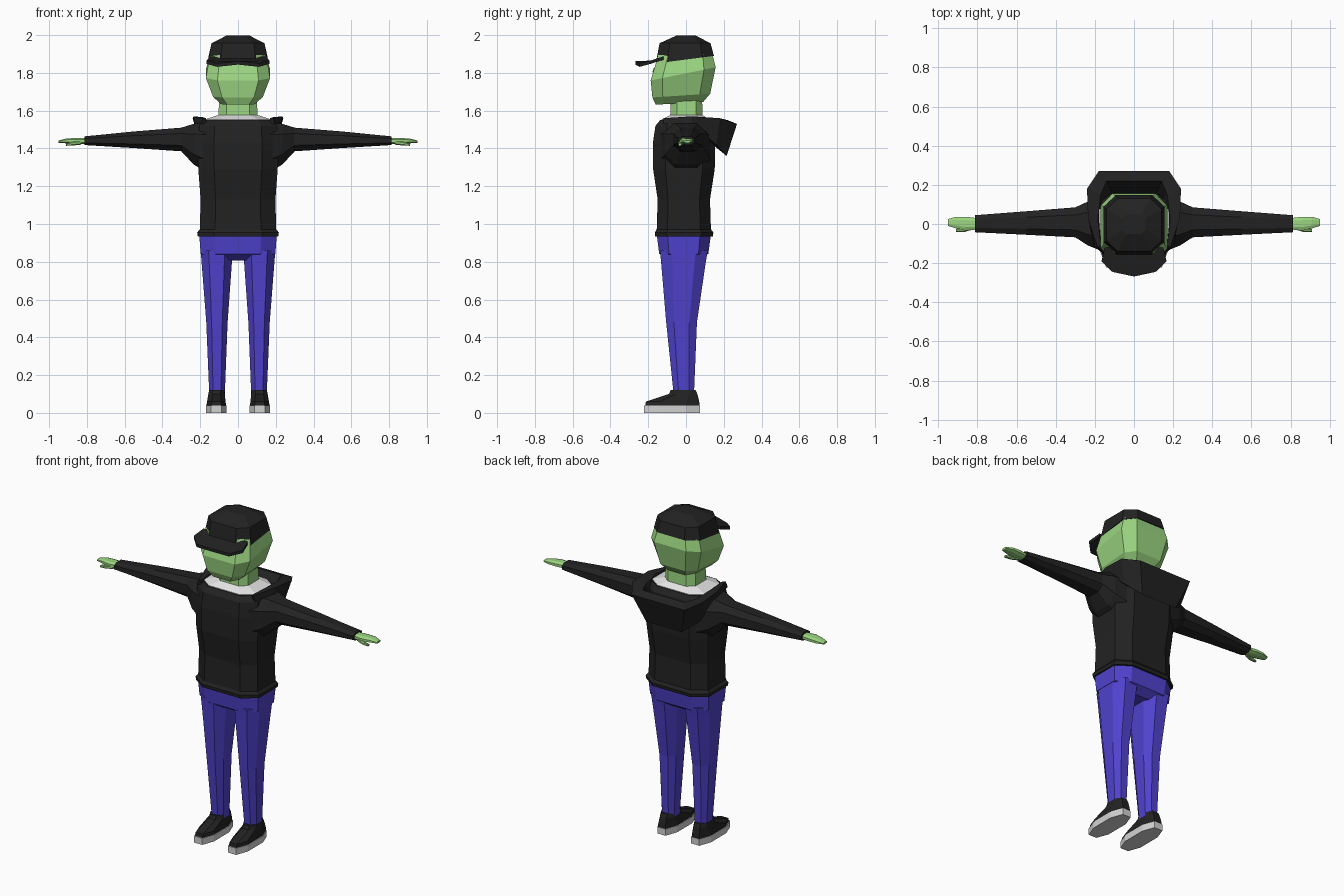
import bpy, bmesh

cube = bpy.data.objects.get("Cube")
if cube:
    bpy.data.objects.remove(cube, do_unlink=True)


def material(name, colour):
    mat = bpy.data.materials.new(name)
    mat.use_nodes = True
    mat.diffuse_color = (*colour, 1)
    mat.node_tree.nodes["Principled BSDF"].inputs["Base Color"].default_value = (*colour, 1)
    return mat


skin = material("green skin", (.33, .67, .22))
black = material("black cloth", (.016, .016, .016))
denim = material("violet blue denim", (.08, .055, .62))
white = material("white shirt", (.78, .78, .78))
sole_grey = material("light grey sole", (.65, .65, .65))


def loft(name, rings, mat):
    """Skin a stack of equal-length point rings and close both ends."""
    mesh = bpy.data.meshes.new(name)
    bm = bmesh.new()
    rows = [[bm.verts.new(point) for point in ring] for ring in rings]
    count = len(rows[0])
    for low, high in zip(rows, rows[1:]):
        for i in range(count):
            j = (i + 1) % count
            bm.faces.new((low[i], low[j], high[j], high[i]))
    bm.faces.new(rows[0][::-1])
    bm.faces.new(rows[-1])
    bmesh.ops.recalc_face_normals(bm, faces=bm.faces)
    bm.to_mesh(mesh)
    bm.free()
    mesh.materials.append(mat)
    obj = bpy.data.objects.new(name, mesh)
    bpy.context.collection.objects.link(obj)
    return obj


def octagon(a0, a1, b0, b1, cut):
    """Rectangle with its corners cut off by a share of each side."""
    da, db = (a1 - a0) * cut, (b1 - b0) * cut
    return [(a0 + da, b0), (a1 - da, b0), (a1, b0 + db), (a1, b1 - db),
            (a1 - da, b1), (a0 + da, b1), (a0, b1 - db), (a0, b0 + db)]


def level(x0, x1, front, back, z_front, z_back=None, cut=.2):
    """Octagonal ring around the z axis, optionally tilted front to back."""
    rise = 0 if z_back is None else (z_back - z_front) / (back - front)
    return [(x, y, z_front + (y - front) * rise)
            for x, y in octagon(x0, x1, front, back, cut)]


def upright(name, stations, mat, cut=.2):
    """Symmetric body part: half width, front, back, height(s)."""
    return loft(name, [level(-s[0], *s, cut=cut) for s in stations], mat)


def sideways(name, stations, mat, sign, cut=.25):
    """Part running along x: x, front, back, bottom, top."""
    return loft(name, [[(sign * s[0], y, z) for y, z in octagon(*s[1:], cut)]
                       for s in stations], mat)


def column(name, stations, mat, sign, cut=.25):
    """Off-centre upright part, flipped to either side."""
    return loft(name, [[(sign * x, y, z) for x, y, z in level(*s, cut=cut)]
                       for s in stations], mat)


# Head, neck and cap
upright("head", [(.09, -.16, .09, 1.632, 1.645), (.132, -.178, .128, 1.67, 1.69),
                 (.17, -.187, .157, 1.76, 1.83), (.148, -.145, .14, 1.9)], skin, .18)
upright("neck", [(.105, -.085, .09, 1.54), (.1, -.08, .085, 1.66)], skin)
upright("cap_crown", [(.157, -.16, .148, 1.85, 1.89), (.14, -.14, .13, 1.957),
                      (.06, -.05, .05, 1.998)], black)
half_brim = [(.15, -.12, 1.887), (.166, -.19, 1.865), (.11, -.245, 1.85)]
brim = half_brim + [(0, -.268, 1.862)] + [(-x, y, z) for x, y, z in reversed(half_brim)]
loft("cap_brim", [[(x, y, z - drop) for x, y, z in brim] for drop in (0, .018)], black)

# Hooded top and the shirt showing at its neckline
upright("hooded_top", [(.213, -.163, .142, .935), (.216, -.165, .145, .955),
                       (.202, -.155, .132, .972), (.198, -.15, .127, 1.13),
                       (.21, -.174, .152, 1.29), (.212, -.175, .155, 1.43),
                       (.205, -.162, .15, 1.52), (.185, -.137, .13, 1.55)], black)
upright("shirt", [(.178, -.131, .125, 1.54), (.178, -.131, .125, 1.553),
                  (.1, -.08, .085, 1.578)], white)

# Hood lying open over the shoulders and back
half_hood = [
    [(.185, -.12, 1.56), (.2, -.12, 1.53), (.165, -.1, 1.53), (.17, -.11, 1.56)],
    [(.235, .03, 1.57), (.23, .03, 1.53), (.17, .03, 1.53), (.185, .03, 1.565)],
    [(.24, .18, 1.56), (.2, .16, 1.42), (.14, .12, 1.44), (.17, .15, 1.55)],
    [(.18, .27, 1.53), (.12, .215, 1.36), (.1, .13, 1.43), (.14, .22, 1.55)],
]
loft("hood", half_hood + [[(-x, y, z) for x, y, z in ring]
                          for ring in reversed(half_hood)], black)

# Hips
upright("hips", [(.1, -.09, .07, .808), (.198, -.142, .118, .842),
                 (.205, -.155, .132, .945)], denim)

for side, sign in (("left", 1), ("right", -1)):
    # Eye plate
    eye = [(.035, 1.803), (.078, 1.803), (.084, 1.815), (.068, 1.825), (.04, 1.818)]
    loft(side + "_eye", [[(sign * x, depth - (1.803 - z) * .29, z) for x, z in eye]
                         for depth in (-.178, -.171)], skin)

    # Arm
    sideways(side + "_sleeve", [(.16, -.14, .13, 1.27, 1.54), (.235, -.11, .115, 1.315, 1.53),
                                (.3, -.068, .085, 1.385, 1.51), (.55, -.055, .065, 1.402, 1.49),
                                (.812, -.042, .045, 1.418, 1.464)], black, sign)
    sideways(side + "_hand", [(.8, -.028, .03, 1.424, 1.456), (.86, -.034, .037, 1.424, 1.456),
                              (.91, -.022, .037, 1.427, 1.452),
                              (.95, -.01, .025, 1.43, 1.442)], skin, sign)
    sideways(side + "_thumb", [(.83, -.03, -.005, 1.42, 1.442), (.87, -.042, -.02, 1.416, 1.436),
                               (.91, -.04, -.025, 1.414, 1.426)], skin, sign)

    # Leg
    column(side + "_leg", [(.07, .152, -.065, .042, .095), (.055, .168, -.105, .058, .48),
                           (.032, .193, -.132, .105, .8),
                           (.03, .198, -.138, .115, .86)], denim, sign)

    # Shoe
    column(side + "_sole", [(.06, .17, -.222, .075, 0),
                            (.06, .17, -.222, .075, .04)], sole_grey, sign)
    column(side + "_shoe", [(.063, .167, -.216, .072, .038), (.066, .164, -.212, .07, .06),
                            (.07, .157, -.09, .06, .1),
                            (.073, .153, -.08, .05, .122)], black, sign)
